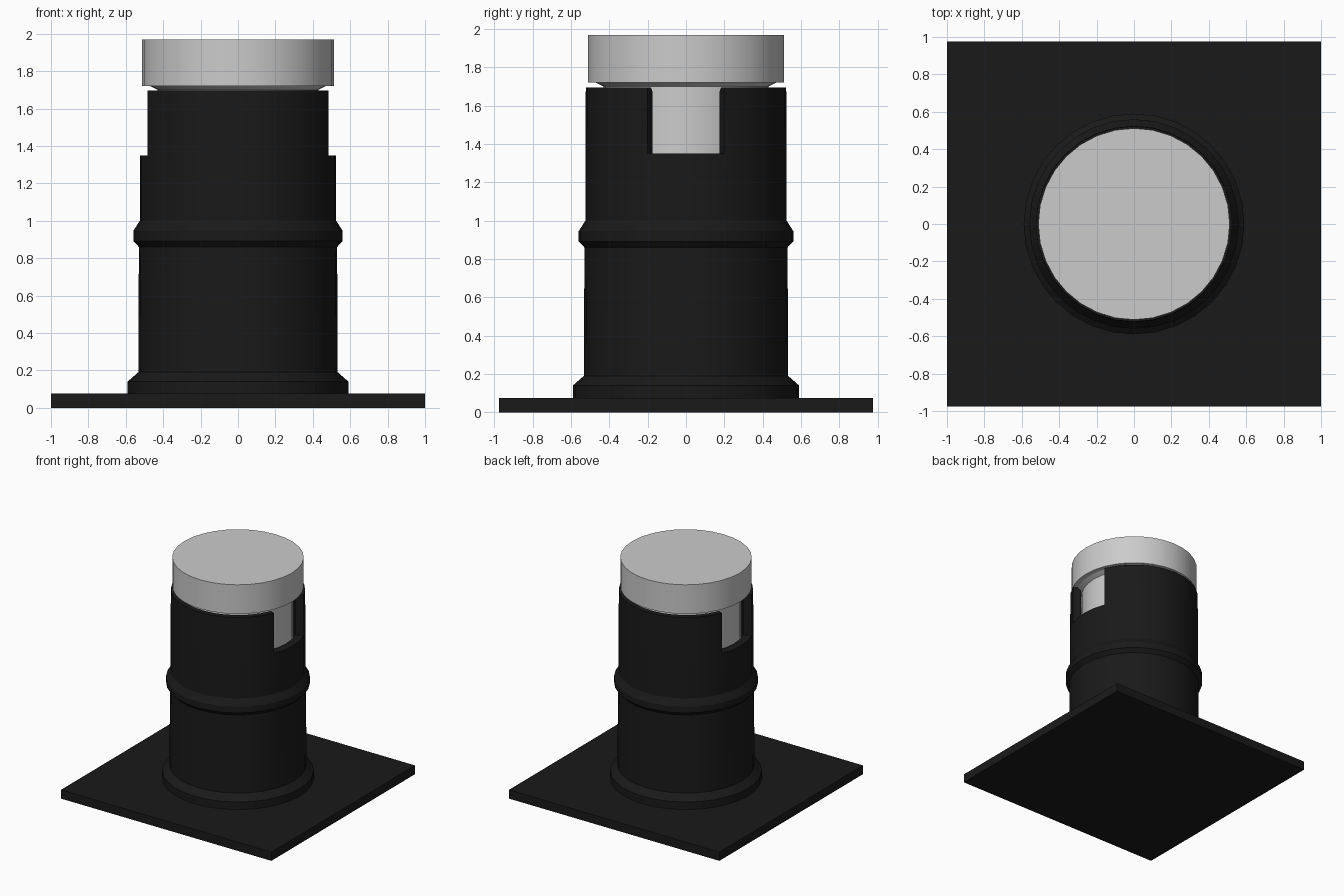
import bpy, bmesh, math

if "Cube" in bpy.data.objects:
    bpy.data.objects.remove(bpy.data.objects["Cube"])

SEG = 32
black = bpy.data.materials.new("black")
black.diffuse_color = (0.01, 0.01, 0.01, 1)
black.use_nodes = True
black.node_tree.nodes["Principled BSDF"].inputs["Base Color"].default_value = black.diffuse_color


def finish(bm, name, mat=None, smooth=True):
    bmesh.ops.recalc_face_normals(bm, faces=bm.faces)
    me = bpy.data.meshes.new(name)
    bm.to_mesh(me)
    bm.free()
    ob = bpy.data.objects.new(name, me)
    bpy.context.collection.objects.link(ob)
    if mat:
        me.materials.append(mat)
    if smooth:
        bpy.ops.object.select_all(action='DESELECT')
        ob.select_set(True)
        bpy.context.view_layer.objects.active = ob
        bpy.ops.object.shade_smooth_by_angle(angle=math.radians(25))
    return ob


def lathe(name, profile, mat=None, notch_segs=(), a=0, b=0):
    """Turn a profile about z; in notch_segs the strips between points a and b are cut away."""
    bm = bmesh.new()
    rings = []
    for i in range(SEG):
        t = 2 * math.pi * i / SEG
        rings.append([bm.verts.new((r * math.cos(t), r * math.sin(t), z)) for r, z in profile])
    for i in range(SEG):
        p, q = rings[i], rings[(i + 1) % SEG]
        cut = i in notch_segs
        for k in range(len(profile) - 1):
            if not (cut and a <= k < b):
                bm.faces.new((p[k], q[k], q[k + 1], p[k + 1]))
        if cut:
            bm.faces.new((p[a], q[a], q[b], p[b]))          # notch floor
        if cut != ((i - 1) % SEG in notch_segs):
            bm.faces.new(p[a:b + 1])                        # notch side wall
    bm.faces.new([r[0] for r in rings])
    bm.faces.new([r[-1] for r in rings])
    loose = [v for v in bm.verts if not v.link_faces]
    bmesh.ops.delete(bm, geom=loose, context='VERTS')
    return finish(bm, name, mat)


# square base plate
bm = bmesh.new()
bmesh.ops.create_cube(bm, size=1)
for v in bm.verts:
    v.co = (v.co.x * 2, v.co.y * 1.95, (v.co.z + 0.5) * 0.075)
finish(bm, "base_plate", black, smooth=False)

# tube with foot flange, raised band and two opposite notches in the rim
lathe("tube_body", [
    (0.59, 0.07), (0.59, 0.14), (0.533, 0.19), (0.53, 0.86),
    (0.56, 0.892), (0.56, 0.945), (0.525, 1.0),
    (0.525, 1.35), (0.523, 1.695), (0.48, 1.695), (0.457, 1.675), (0.457, 1.35),
    (0.457, 1.2)],
    black, notch_segs={30, 31, 0, 1, 14, 15, 16, 17}, a=7, b=11)

# push cap with its stem
lathe("cap", [
    (0.43, 1.2), (0.43, 1.70), (0.47, 1.72), (0.512, 1.72), (0.512, 1.97)])
